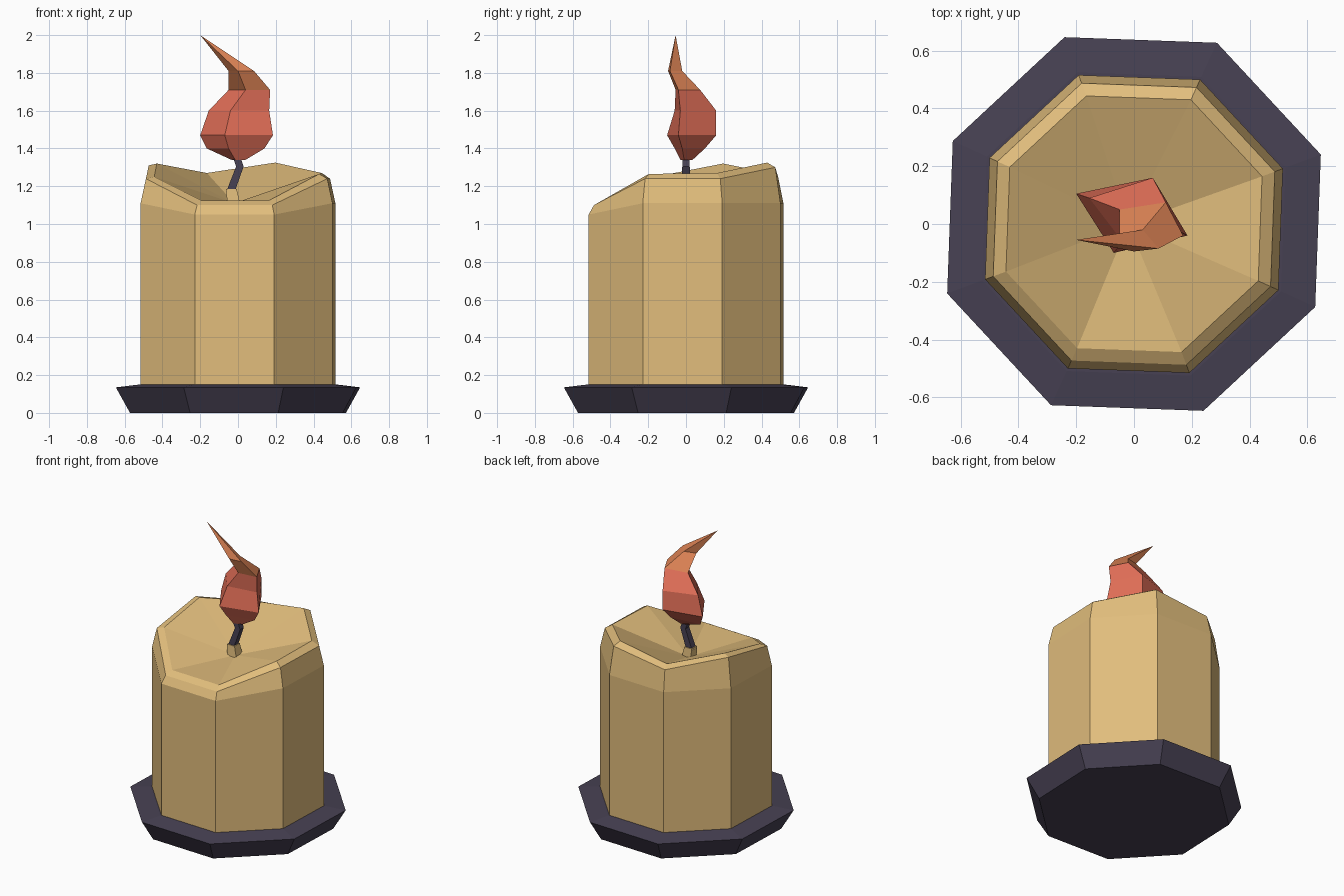
import bpy, bmesh, math
from mathutils import Vector

if "Cube" in bpy.data.objects:
    bpy.data.objects.remove(bpy.data.objects["Cube"])


def material(name, r, g, b):
    lin = [(c / 255 / 12.92 if c < 11 else ((c / 255 + 0.055) / 1.055) ** 2.4) for c in (r, g, b)]
    m = bpy.data.materials.new(name)
    m.diffuse_color = (*lin, 1)
    m.use_nodes = True
    m.node_tree.nodes["Principled BSDF"].inputs["Base Color"].default_value = m.diffuse_color
    return m


wax = material("wax", 225, 189, 124)
dark = material("dark charcoal", 71, 65, 83)
red = material("flame red", 224, 110, 87)
orange = material("flame orange", 219, 130, 84)


def loft(name, rings, mats, rule=None):
    """Skin a stack of rings; a one-point ring closes to a tip, other ends are capped."""
    bm = bmesh.new()
    vs = [[bm.verts.new(p) for p in ring] for ring in rings]
    for a, b in zip(vs, vs[1:]):
        n = max(len(a), len(b))
        for i in range(n):
            j = (i + 1) % n
            if len(b) == 1:
                bm.faces.new((a[i], a[j], b[0]))
            else:
                bm.faces.new((a[i], a[j], b[j], b[i]))
    for end in (vs[0], vs[-1]):
        if len(end) > 2:
            bm.faces.new(end)
    bmesh.ops.recalc_face_normals(bm, faces=bm.faces)
    if rule:
        for f in bm.faces:
            f.material_index = rule(f)
    me = bpy.data.meshes.new(name)
    bm.to_mesh(me)
    bm.free()
    for m in mats:
        me.materials.append(m)
    ob = bpy.data.objects.new(name, me)
    bpy.context.collection.objects.link(ob)
    return ob


def octagon(r, z):
    """Octagon ring; z is one height or eight heights, counter-clockwise from the right."""
    zs = z if isinstance(z, (list, tuple)) else [z] * 8
    return [(r * math.cos(math.radians(20.4 + 45 * i)),
             r * math.sin(math.radians(20.4 + 45 * i)), zs[i]) for i in range(8)]


def square(x, y, z, r, turn=45):
    return [(x + r * math.cos(math.radians(turn + 90 * i)),
             y + r * math.sin(math.radians(turn + 90 * i)), z) for i in range(4)]


# Dish
loft("dish", [octagon(0.61, 0), octagon(0.69, 0.135), octagon(0.56, 0.15)], [dark])

# Candle body with an uneven melted rim and a sunken top
side = [1.11, 1.11, 1.11, 1.11, 1.11, 1.05, 1.05, 1.11]
rim = [1.24, 1.30, 1.25, 1.31, 1.24, 1.10, 1.10, 1.24]
lip = [1.27, 1.325, 1.27, 1.32, 1.25, 1.125, 1.125, 1.265]
loft("candle_body", [octagon(0.55, 0.14), octagon(0.55, side), octagon(0.52, rim),
                     octagon(0.473, lip), [(-0.02, 0, 1.11)]], [wax])

# Wick, with a wax-coated foot
loft("wick_foot", [square(-0.02, 0, 1.09, 0.05), square(-0.035, 0, 1.185, 0.04)], [wax])
loft("wick", [square(-0.04, 0, 1.17, 0.032), square(0.01, 0, 1.305, 0.028),
              square(-0.01, 0, 1.36, 0.028)], [dark])

# Flame: four-sided twisting rings, ordered left, front, right, back
wide = [(-0.2, 0.105), (-0.07, -0.1), (0.185, -0.04), (0.065, 0.16)]
low = [(-0.165, 0.08), (-0.05, -0.06), (0.14, -0.02), (0.045, 0.1)]
mid = [(-0.155, 0.09), (-0.04, -0.06), (0.165, -0.03), (0.065, 0.16)]
neck = [(-0.05, 0.05), (0.04, -0.055), (0.17, -0.04), (0.11, 0.075)]
curl = [(-0.05, -0.04), (0.0, -0.095), (0.085, -0.085), (0.03, -0.02)]
base = [(-0.035, 0.02), (-0.015, -0.03), (0.04, -0.01), (0.015, 0.035)]
levels = [(base, 1.34), (low, 1.40), (wide, 1.47), (mid, 1.60), (neck, 1.71), (curl, 1.81)]
rings = [[(x, y, z) for x, y in pts] for pts, z in levels] + [[(-0.2, -0.055, 2.0)]]
loft("flame", rings, [red, orange], lambda f: int(f.calc_center_median().z > 1.71))
